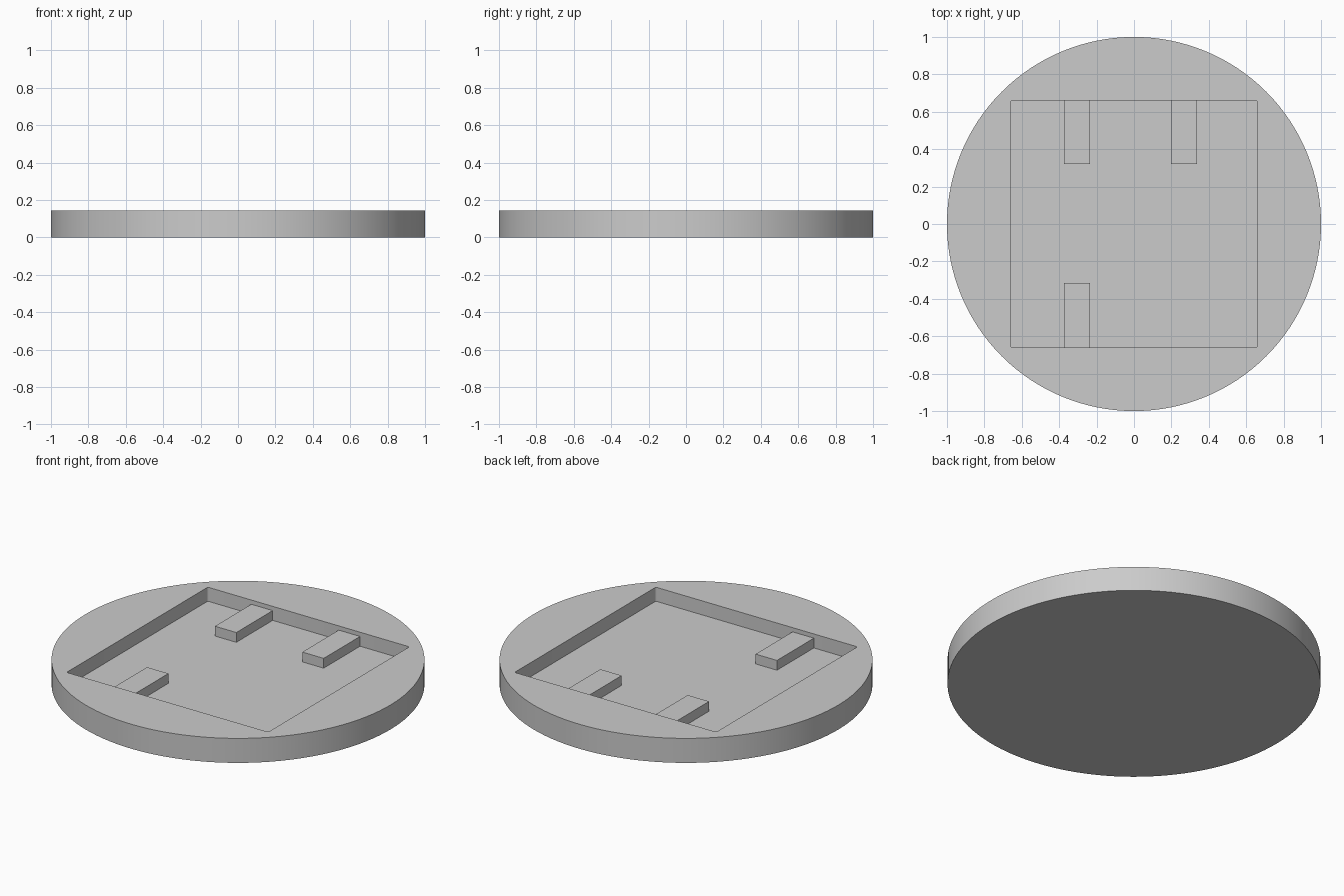
import bpy
import bmesh

cube = bpy.data.objects.get("Cube")
if cube:
    bpy.data.objects.remove(cube, do_unlink=True)

HEIGHT = 0.145   # disc thickness
FLOOR = 0.062    # pocket floor level
HALF = 0.66      # half width of the square pocket
TOP = 0.12       # level of the pad tops

grey = bpy.data.materials.new("plain grey")
grey.use_nodes = True
colour = (0.6, 0.6, 0.6, 1)
grey.diffuse_color = colour
grey.node_tree.nodes["Principled BSDF"].inputs["Base Color"].default_value = colour


def add_box(name, low, high, corner=0.0):
    """Box between two corners, with optionally rounded upright edges."""
    bm = bmesh.new()
    bmesh.ops.create_cube(bm, size=1)
    for v in bm.verts:
        v.co = [high[i] if v.co[i] > 0 else low[i] for i in range(3)]
    if corner:
        upright = [e for e in bm.edges
                   if abs(e.verts[0].co.z - e.verts[1].co.z) > 0.01]
        bmesh.ops.bevel(bm, geom=upright, offset=corner, segments=3,
                        profile=0.5, affect='EDGES')
    mesh = bpy.data.meshes.new(name)
    bm.to_mesh(mesh)
    bm.free()
    mesh.materials.append(grey)
    obj = bpy.data.objects.new(name, mesh)
    bpy.context.collection.objects.link(obj)
    return obj


# Round base
bpy.ops.mesh.primitive_cylinder_add(vertices=128, radius=1, depth=HEIGHT,
                                    location=(0, 0, HEIGHT / 2))
base = bpy.context.object
base.name = "round_base"
base.data.materials.append(grey)

# Square pocket cut into the top
cutter = add_box("pocket_cutter", (-HALF, -HALF, FLOOR),
                 (HALF, HALF, HEIGHT + 0.1), corner=0.01)
cutter.hide_render = True
cut = base.modifiers.new("pocket", 'BOOLEAN')
cut.operation = 'DIFFERENCE'
cut.solver = 'EXACT'
cut.object = cutter
bpy.ops.object.modifier_apply(modifier=cut.name)
bpy.data.objects.remove(cutter, do_unlink=True)
bpy.ops.object.shade_smooth_by_angle()

# Raised pads against the pocket walls, sunk slightly into wall and floor
SINK = 0.01
for name, x0, x1, y0, y1 in (
        ("back_right_pad", -0.375, -0.235, 0.32, HALF + SINK),
        ("back_left_pad", 0.197, 0.337, 0.32, HALF + SINK),
        ("front_right_pad", -0.375, -0.235, -HALF - SINK, -0.315)):
    add_box(name, (x0, y0, FLOOR - SINK), (x1, y1, TOP))
